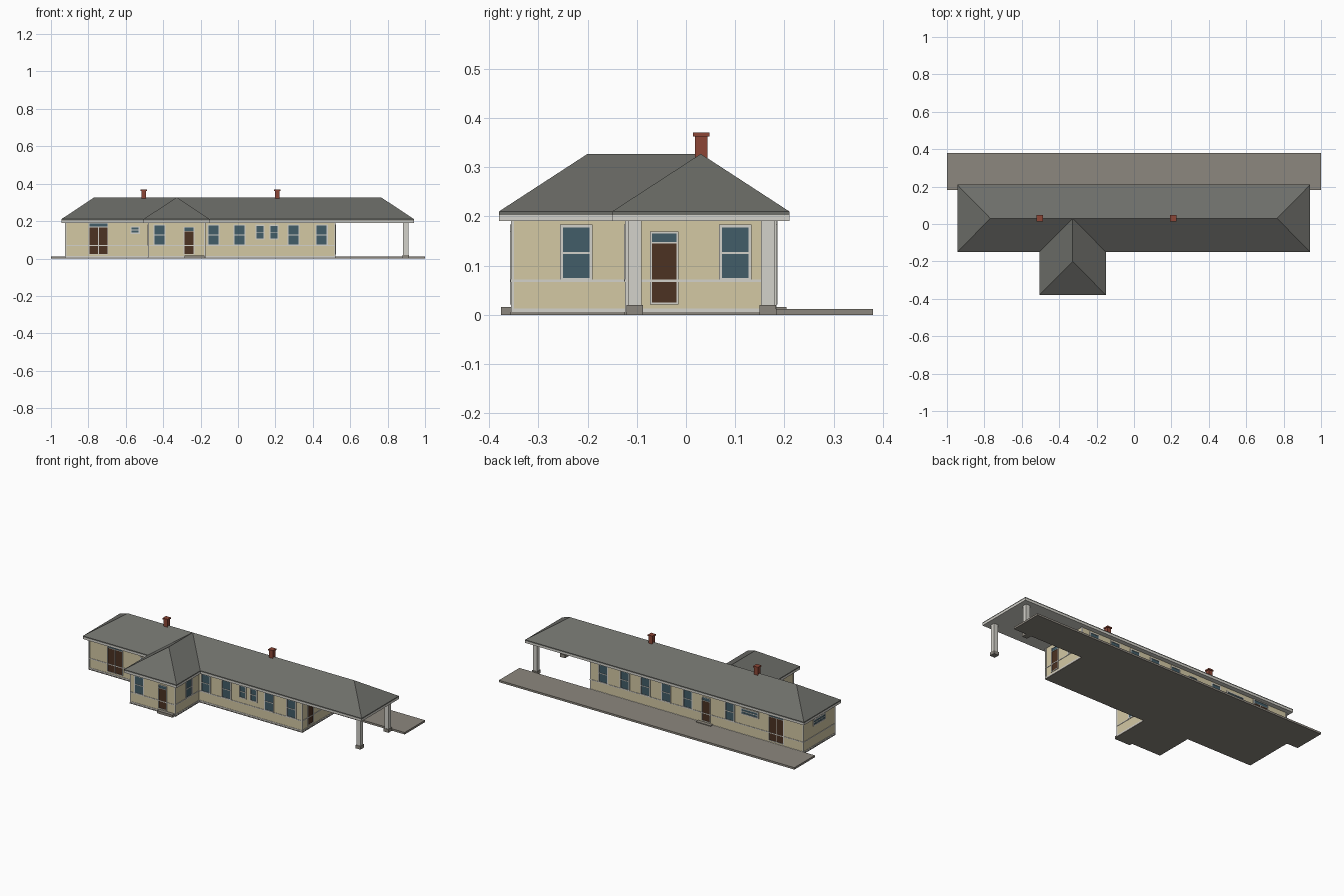
import bpy, bmesh
from mathutils import Vector

cube = bpy.data.objects.get("Cube")
if cube:
    bpy.data.objects.remove(cube, do_unlink=True)


def material(name, rgb):
    lin = [((c / 255 + 0.055) / 1.055) ** 2.4 for c in rgb] + [1]
    m = bpy.data.materials.new(name)
    m.use_nodes = True
    m.diffuse_color = lin
    m.node_tree.nodes["Principled BSDF"].inputs["Base Color"].default_value = lin
    return m


WALL = material("cream wall", (211, 200, 164))
TRIM = material("off white trim", (212, 210, 203))
ROOF = material("grey roof", (109, 110, 105))
STONE = material("grey stone", (140, 135, 126))
WOOD = material("brown door", (76, 50, 34))
GLASS = material("blue grey glass", (66, 93, 104))
BRICK = material("red brick", (140, 70, 54))


def add_box(bm, lo, hi, index=0):
    verts = bmesh.ops.create_cube(bm, size=1)["verts"]
    lo, hi = Vector(lo), Vector(hi)
    for v in verts:
        v.co = (lo + hi) / 2 + v.co * (hi - lo)
    for f in {f for v in verts for f in v.link_faces}:
        f.material_index = index


def finish(name, bm, *mats):
    mesh = bpy.data.meshes.new(name)
    bmesh.ops.recalc_face_normals(bm, faces=bm.faces)
    bm.to_mesh(mesh)
    bm.free()
    for m in mats:
        mesh.materials.append(m)
    ob = bpy.data.objects.new(name, mesh)
    bpy.context.collection.objects.link(ob)
    return ob


def box(name, lo, hi, mat):
    bm = bmesh.new()
    add_box(bm, lo, hi)
    return finish(name, bm, mat)


# Footprints: x0, y0, x1, y1
MAIN = (-0.922, -0.122, 0.52, 0.182)
WING = (-0.48, -0.354, -0.177, -0.122)


def layer(name, plan, z0, z1, mat, grow=0.0):
    x0, y0, x1, y1 = plan
    return box(name, (x0 - grow, y0 - grow, z0), (x1 + grow, y1 + grow, z1), mat)


# Walls, foundation, skirting, belt course and corner boards
for label, plan in (("main", MAIN), ("wing", WING)):
    layer(label + "_walls", plan, 0.005, 0.192, WALL)
    layer(label + "_foundation", plan, 0, 0.006, STONE, 0.003)
    layer(label + "_skirting", plan, 0.006, 0.013, TRIM, 0.002)
    layer(label + "_belt", plan, 0.067, 0.072, TRIM, 0.0025)
    bm = bmesh.new()
    for x, sx in ((plan[0], 1), (plan[2], -1)):
        for y, sy in ((plan[1], 1), (plan[3], -1)):
            if label == "wing" and sy < 0:
                continue
            xs = sorted((x - 0.002 * sx, x + 0.005 * sx))
            ys = sorted((y - 0.002 * sy, y + 0.005 * sy))
            add_box(bm, (xs[0], ys[0], 0.006), (xs[1], ys[1], 0.192))
    finish(label + "_corner_boards", bm, TRIM)

# Eaves: white fascia with a thin roof edge above it
EAVE, RIDGE = 0.21, 0.327
MAIN_ROOF = (-0.945, -0.15, 0.942, 0.21)
WING_ROOF = (-0.506, -0.38, -0.15, -0.15)
for label, plan in (("main", MAIN_ROOF), ("wing", WING_ROOF)):
    layer(label + "_fascia", plan, 0.191, 0.203, TRIM)
    layer(label + "_roof_edge", plan, 0.203, EAVE, ROOF)


def roof(name, corners, ridge, faces):
    bm = bmesh.new()
    vs = [bm.verts.new((x, y, EAVE)) for x, y in corners]
    vs += [bm.verts.new((x, y, RIDGE)) for x, y in ridge]
    for f in faces:
        bm.faces.new([vs[i] for i in f])
    return finish(name, bm, ROOF)


def plan_corners(p):
    return [(p[0], p[1]), (p[2], p[1]), (p[2], p[3]), (p[0], p[3])]


# Main hip roof, and the wing roof running back into it
roof("main_roof", plan_corners(MAIN_ROOF), [(-0.768, 0.03), (0.765, 0.03)],
     [(0, 1, 5, 4), (1, 2, 5), (2, 3, 4, 5), (3, 0, 4)])
roof("wing_roof", plan_corners(WING_ROOF), [(-0.328, -0.2), (-0.328, 0.03)],
     [(0, 1, 4), (1, 2, 5, 4), (3, 0, 4, 5)])

# Each wall: axis along the opening, fixed coordinate, outward sign
FACES = {
    "front": ("x", MAIN[1], -1), "back": ("x", MAIN[3], 1),
    "east": ("y", MAIN[2], 1), "west": ("y", MAIN[0], -1),
    "wing_front": ("x", WING[1], -1),
    "wing_east": ("y", WING[2], 1), "wing_west": ("y", WING[0], -1),
}


def panel(bm, wall, u0, u1, z0, z1, depth, index):
    axis, at, sign = FACES[wall]
    d0, d1 = sorted((at - 0.002 * sign, at + depth * sign))
    if axis == "x":
        add_box(bm, (u0, d0, z0), (u1, d1, z1), index)
    else:
        add_box(bm, (d0, u0, z0), (d1, u1, z1), index)


def frame(bm, wall, u0, u1, z0, z1, w=0.006):
    for a, b, c, d in ((u0 - w, u0, z0 - w, z1 + w), (u1, u1 + w, z0 - w, z1 + w),
                       (u0, u1, z1, z1 + w), (u0, u1, z0 - w, z0)):
        panel(bm, wall, a, b, c, d, 0.004, 0)


def window(wall, u, width=0.054, z0=0.075, z1=0.177):
    bm = bmesh.new()
    u0, u1, mid = u - width / 2, u + width / 2, (z0 + z1) / 2
    panel(bm, wall, u0, u1, z0, z1, 0.001, 1)
    panel(bm, wall, u0, u1, mid - 0.002, mid + 0.002, 0.003, 0)
    frame(bm, wall, u0, u1, z0, z1)
    finish(wall + "_window", bm, TRIM, GLASS)


def door(wall, u, width=0.05, top=0.165, double=False):
    bm = bmesh.new()
    u0, u1, head = u - width / 2, u + width / 2, top - 0.019
    panel(bm, wall, u0, u1, 0.025, head, 0.001, 1)
    panel(bm, wall, u0, u1, head, top, 0.001, 2)
    panel(bm, wall, u0, u1, head - 0.001, head + 0.002, 0.003, 0)
    if double:
        panel(bm, wall, u - 0.002, u + 0.002, 0.025, head, 0.003, 0)
    frame(bm, wall, u0, u1, 0.025, top, 0.004)
    finish(wall + "_door", bm, TRIM, WOOD, GLASS)


# Windows
for u in (-0.131, 0.008, 0.297, 0.447):
    window("front", u)
for u in (0.118, 0.192):
    window("front", u, 0.037, 0.107, 0.175)
for u in (0.432, 0.286, 0.147, 0.006, -0.14, -0.425):
    window("back", u)
window("front", -0.55, 0.038, 0.138, 0.166)
window("back", -0.56, 0.11, 0.138, 0.166)
window("west", 0.03, 0.11, 0.138, 0.166)
window("east", 0.1)
window("wing_front", -0.42)
window("wing_east", -0.223)
window("wing_west", -0.223)

# Doors
door("front", -0.746, 0.096, 0.187, True)
door("back", -0.74, 0.096, 0.187, True)
door("back", -0.264)
door("east", -0.044)
door("wing_front", -0.262)

# Platform and door steps
box("platform", (-1, 0.183, 0), (1, 0.38, 0.012), STONE)
box("wing_step", (-0.285, -0.376, 0), (-0.18, -0.352, 0.016), STONE)
box("back_step", (-0.31, 0.18, 0), (-0.21, 0.204, 0.016), STONE)

# Porch columns on stone bases
for side, y in (("front", -0.104), ("back", 0.166)):
    for part, r, z0, z1, mat in (("column", 0.0135, 0.018, 0.192, TRIM),
                                 ("column_base", 0.017, 0, 0.02, STONE)):
        box(f"{side}_{part}", (0.897 - r, y - r, z0), (0.897 + r, y + r, z1), mat)

# Chimneys with caps
for side, x in (("right", -0.504), ("left", 0.21)):
    for part, r, z0, z1 in (("chimney", 0.0125, 0.3, 0.363), ("chimney_cap", 0.0165, 0.362, 0.37)):
        box(f"{side}_{part}", (x - r, 0.031 - r, z0), (x + r, 0.031 + r, z1), BRICK)
